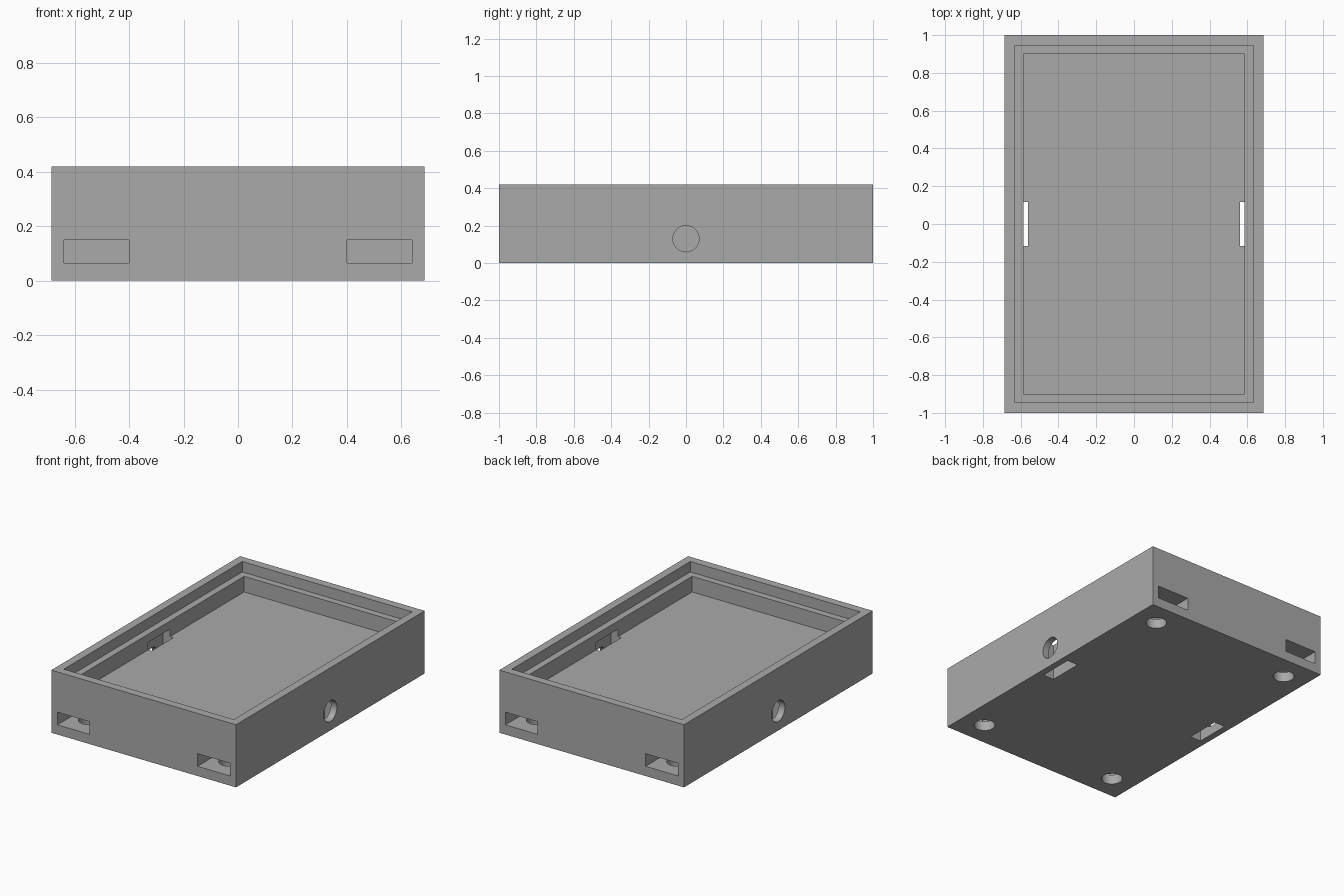
import bpy
from math import pi

default = bpy.data.objects.get("Cube")
if default:
    bpy.data.objects.remove(default, do_unlink=True)

grey = bpy.data.materials.new("plain grey")
grey.use_nodes = True
colour = (0.4, 0.4, 0.4, 1)
grey.diffuse_color = colour
grey.node_tree.nodes["Principled BSDF"].inputs["Base Color"].default_value = colour


def box(name, x, y, z):
    """Box given by its (min, max) range on each axis."""
    ranges = (x, y, z)
    bpy.ops.mesh.primitive_cube_add(size=1, location=[(a + b) / 2 for a, b in ranges])
    ob = bpy.context.object
    ob.name = name
    ob.scale = [b - a for a, b in ranges]
    bpy.ops.object.transform_apply(location=False, rotation=False, scale=True)
    ob.data.materials.append(grey)
    return ob


def rod(name, radius, depth, location, rotation=(0, 0, 0)):
    bpy.ops.mesh.primitive_cylinder_add(vertices=48, radius=radius, depth=depth,
                                        location=location, rotation=rotation)
    ob = bpy.context.object
    ob.name = name
    ob.data.materials.append(grey)
    return ob


def span(sign, near, far):
    return tuple(sorted((sign * near, sign * far)))


# Solid block of the case
case = box("case", (-0.685, 0.685), (-1, 1), (0, 0.42))

# Stepped opening: lid rebate and tray pocket
cutters = [
    box("lid_rebate", (-0.63, 0.63), (-0.945, 0.945), (0.35, 0.5)),
    box("tray_pocket", (-0.585, 0.585), (-0.9, 0.9), (0.245, 0.4)),
]

for sx in (-1, 1):
    # Side latch: upright slot behind a round push hole
    cutters.append(box("latch_slot", span(sx, 0.56, 0.64), (-0.117, 0.117), (-0.1, 0.295)))
    cutters.append(rod("push_hole", 0.07, 0.2, (sx * 0.7, 0, 0.13), (0, pi / 2, 0)))
    for sy in (-1, 1):
        # Corner slots in the end walls, each with a round hole below
        cutters.append(box("end_slot", span(sx, 0.4, 0.64), span(sy, 0.715, 1.1), (0.065, 0.15)))
        cutters.append(rod("foot_hole", 0.065, 0.2, (sx * 0.52, sy * 0.835, 0)))

# Carve everything out of the block
for cutter in cutters:
    cut = case.modifiers.new(cutter.name, "BOOLEAN")
    cut.operation = "DIFFERENCE"
    cut.solver = "EXACT"
    cut.object = cutter
    cutter.hide_render = True

bpy.ops.object.select_all(action="DESELECT")
case.select_set(True)
bpy.context.view_layer.objects.active = case
for name in [m.name for m in case.modifiers]:
    bpy.ops.object.modifier_apply(modifier=name)
for cutter in cutters:
    bpy.data.objects.remove(cutter, do_unlink=True)
bpy.ops.object.shade_smooth_by_angle()
